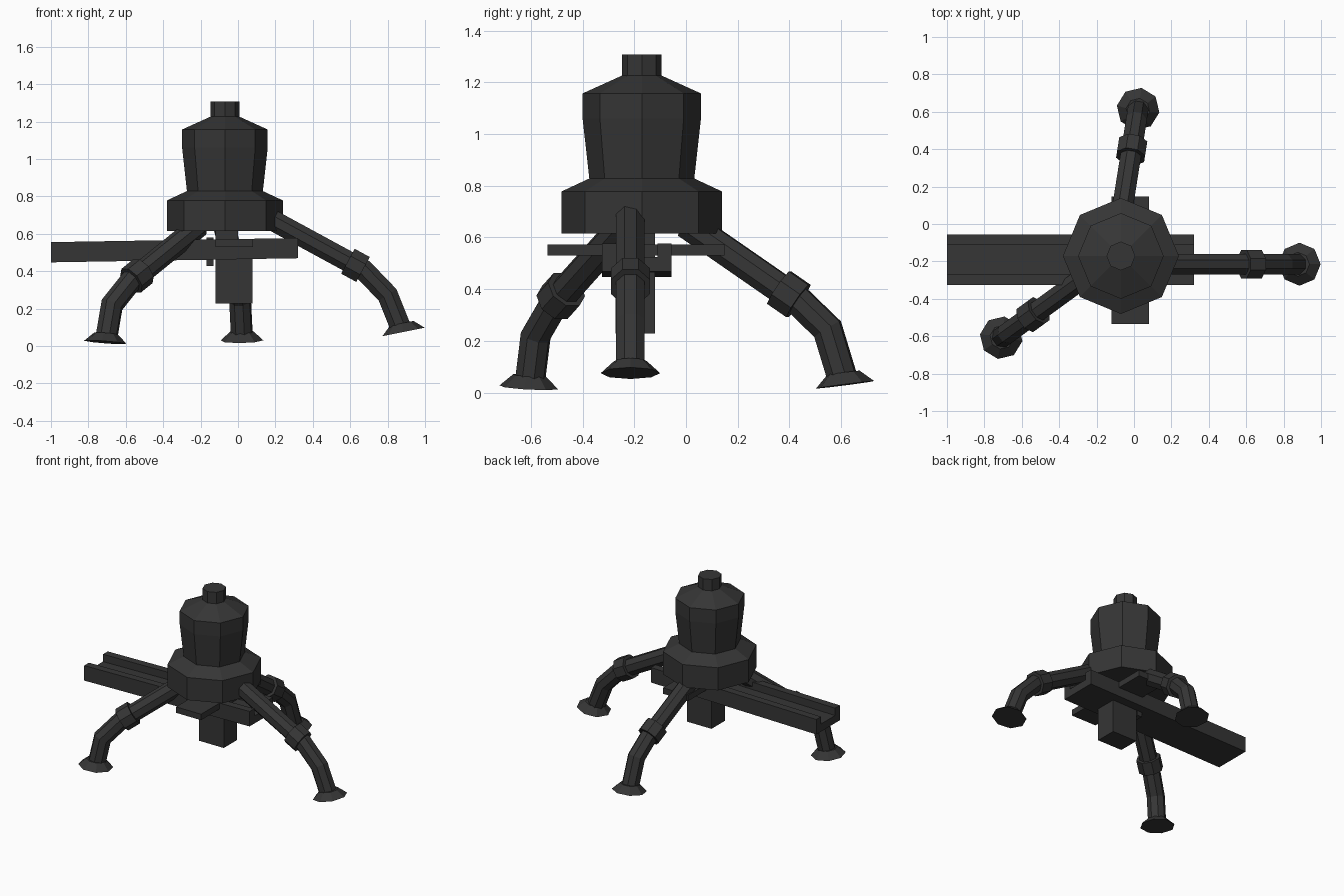
import bpy, bmesh, math
from mathutils import Vector

if "Cube" in bpy.data.objects:
    bpy.data.objects.remove(bpy.data.objects["Cube"])

mat = bpy.data.materials.new("dark gunmetal")
mat.diffuse_color = (0.036, 0.036, 0.036, 1)
mat.use_nodes = True
mat.node_tree.nodes["Principled BSDF"].inputs["Base Color"].default_value = mat.diffuse_color


def finish(name, bm):
    bmesh.ops.recalc_face_normals(bm, faces=bm.faces)
    me = bpy.data.meshes.new(name)
    bm.to_mesh(me)
    bm.free()
    me.materials.append(mat)
    ob = bpy.data.objects.new(name, me)
    bpy.context.collection.objects.link(ob)
    return ob


def skin(name, rings):
    """Join successive rings of points into a closed solid."""
    bm = bmesh.new()
    vs = [[bm.verts.new(p) for p in r] for r in rings]
    n = len(vs[0])
    for a, b in zip(vs, vs[1:]):
        for i in range(n):
            j = (i + 1) % n
            bm.faces.new((a[i], a[j], b[j], b[i]))
    bm.faces.new(vs[0][::-1])
    bm.faces.new(vs[-1])
    return finish(name, bm)


def tube(name, pts, radii, side, offset):
    """Sweep an octagon along a path lying in one vertical plane."""
    rings = []
    for i, p in enumerate(pts):
        ins = (p - pts[i - 1]).normalized() if i else None
        out = (pts[i + 1] - p).normalized() if i < len(pts) - 1 else None
        t = ((ins or out) + (out or ins)).normalized()
        miter = 1 / t.dot(ins or out)
        up = t.cross(side)
        rings.append([p + radii[i] * (side * math.cos(a) + up * math.sin(a) * miter)
                      for a in (offset + k * math.pi / 4 for k in range(8))])
    return skin(name, rings)


def box(name, x, y, z):
    return skin(name, [[(x[0], y[0], h), (x[1], y[0], h),
                        (x[1], y[1], h), (x[0], y[1], h)] for h in z])


# Octagonal stepped body with collar, drum, sloped cap and neck
profile = [(0.31, 0.615), (0.31, 0.778), (0.203, 0.828), (0.229, 1.06),
           (0.229, 1.157), (0.077, 1.226), (0.077, 1.308)]
skin("body", [[(-0.07 + r * math.cos(k * math.pi / 4),
                -0.171 + r * math.sin(k * math.pi / 4), z) for k in range(8)]
              for r, z in profile])

# Legs: foot x/y, heading, foot tilt, path of (distance inward from foot, height)
legs = {
    "right_leg": (0.885, -0.215, 0, 0.2, 0.075,
                  [(0.71, 0.677), (0.215, 0.408), (0.085, 0.273), (0.018, 0.105)], (0.257, 0.431)),
    "back_leg": (0.022, 0.615, 81, 0.13, 0.03,
                 [(0.62, 0.653), (0.18, 0.352), (0.068, 0.245), (0.008, 0.05)], (0.22, 0.38)),
    "left_leg": (-0.71, -0.608, 216, 0.095, 0.02,
                 [(0.62, 0.642), (0.17, 0.347), (0.045, 0.22), (0.007, 0.04)], (0.21, 0.374)),
}
for name, (fx, fy, heading, tilt, fz, path, knee) in legs.items():
    h = math.radians(heading)
    d = Vector((math.cos(h), math.sin(h), 0))
    side = Vector((-d.y, d.x, 0))
    foot = Vector((fx, fy, 0))
    pts = [foot - d * s + Vector((0, 0, z)) for s, z in path]
    tube(name, pts, [0.06] * 4, side, math.pi / 8)
    # Knee collar around the straight part
    c = foot - d * knee[0] + Vector((0, 0, knee[1]))
    t = (pts[1] - pts[0]).normalized() * 0.046
    tube(name + "_knee_collar", [c - t, c + t], [0.082, 0.082], side, math.pi / 8)
    # Flared foot pad, tilted outward
    base = foot + Vector((0, 0, fz))
    n = (Vector((0, 0, 1)) - d * tilt).normalized() * 0.047
    tube(name + "_foot", [base, base + n], [0.115, 0.064], side, 0)

# Long channel rail with a slight slope along x
section = [(-0.325, 0), (-0.057, 0), (-0.057, 0.108), (-0.111, 0.108),
           (-0.111, 0.055), (-0.271, 0.055), (-0.271, 0.108), (-0.325, 0.108)]
skin("channel_rail", [[(x, y, z0 + z) for y, z in section]
                      for x, z0 in ((-1.0, 0.447), (0.32, 0.469))])

# Mount under the body
box("crossbar", (-0.12, 0.08), (-0.535, 0.148), (0.53, 0.573))
box("lower_block", (-0.12, 0.077), (-0.272, -0.12), (0.228, 0.54))
box("rail_stop", (-0.168, -0.132), (-0.272, -0.12), (0.428, 0.58))
box("pivot_post", (-0.12, 0.0), (-0.23, -0.12), (0.5, 0.64))
